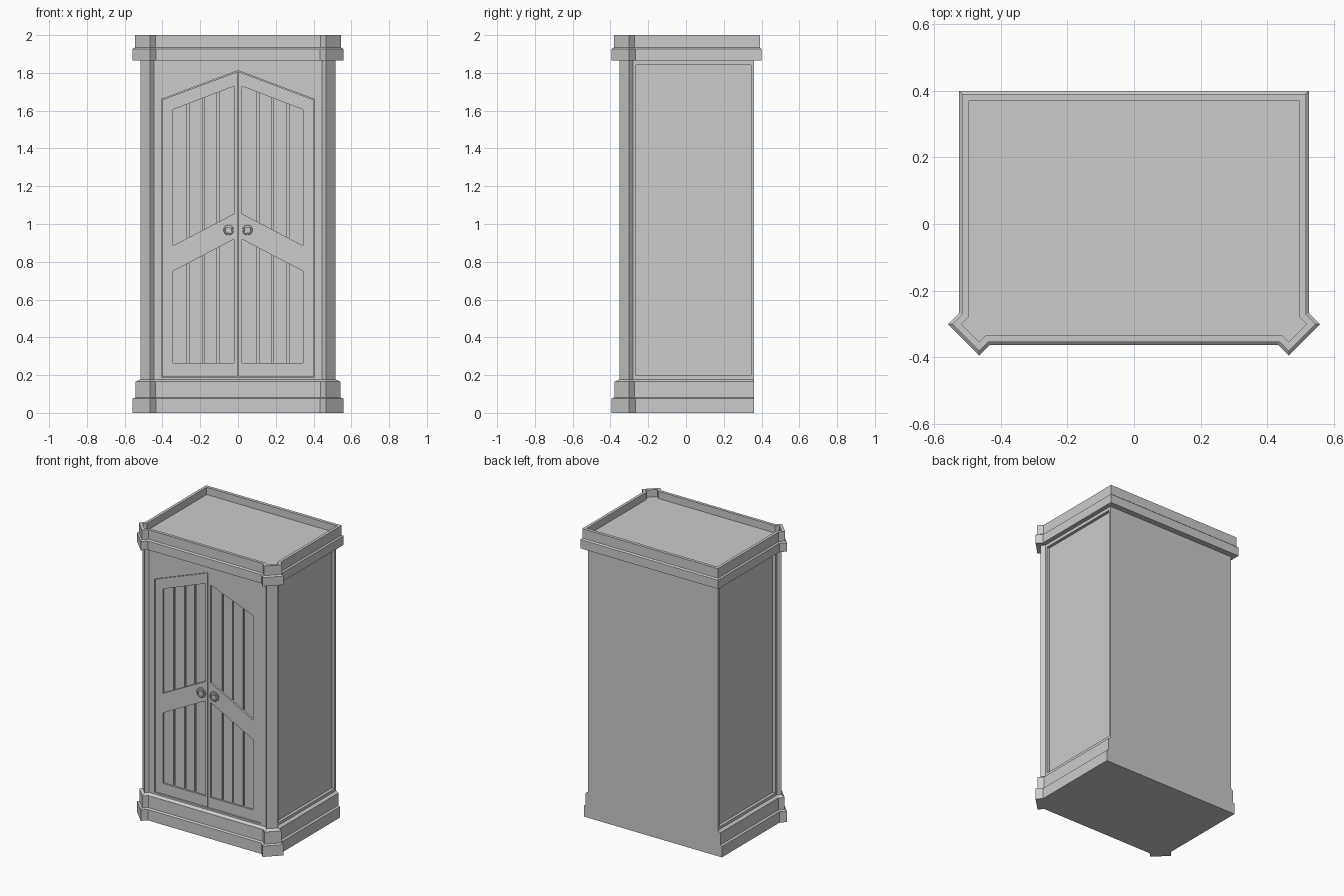
import bpy, bmesh, math

if "Cube" in bpy.data.objects:
    bpy.data.objects.remove(bpy.data.objects["Cube"])

R2 = math.sqrt(2)


def make(name, bm):
    bmesh.ops.recalc_face_normals(bm, faces=bm.faces)
    me = bpy.data.meshes.new(name)
    bm.to_mesh(me)
    bm.free()
    ob = bpy.data.objects.new(name, me)
    bpy.context.collection.objects.link(ob)
    return ob


def outline(d, back):
    """Plan of the cabinet with diagonal corner posts, inset by d."""
    s, f = 0.526 - d, -0.363 + d
    face = 0.86 - d * R2            # x - y on the diagonal face
    a, b = 0.258 - d * R2, 0.07 + d * R2   # x + y on the post sides
    half = [(s, back), (s, a - s), ((face + a) / 2, (a - face) / 2),
            ((face + b) / 2, (b - face) / 2), (b - f, f)]
    return half + [(-x, y) for x, y in reversed(half)]


def loft(name, rings):
    """Stack of plan outlines given as (z, inset, back)."""
    bm = bmesh.new()
    loops = [[bm.verts.new((x, y, z)) for x, y in outline(d, back)] for z, d, back in rings]
    for lo, hi in zip(loops, loops[1:]):
        n = len(lo)
        for i in range(n):
            bm.faces.new((lo[i], lo[(i + 1) % n], hi[(i + 1) % n], hi[i]))
    bm.faces.new(loops[0])
    bm.faces.new(loops[-1])
    return make(name, bm)


def prism(name, pts, y0, y1):
    """Extrude an (x, z) polygon along y."""
    bm = bmesh.new()
    f = bm.faces.new([bm.verts.new((x, y0, z)) for x, z in pts])
    ext = bmesh.ops.extrude_face_region(bm, geom=[f])["geom"]
    bmesh.ops.translate(bm, vec=(0, y1 - y0, 0),
                        verts=[g for g in ext if isinstance(g, bmesh.types.BMVert)])
    return make(name, bm)


def cut(ob, cutter):
    m = ob.modifiers.new("cut", "BOOLEAN")
    m.operation, m.solver, m.object = "DIFFERENCE", "EXACT", cutter
    bpy.context.view_layer.objects.active = ob
    bpy.ops.object.modifier_apply(modifier=m.name)
    bpy.data.objects.remove(cutter)


# Carcass with stepped plinth and corner posts
B = 0.36
carcass = loft("carcass", [(0, 0, B), (0.075, 0, B), (0.082, 0.012, B), (0.165, 0.012, B),
                           (0.178, 0.03, B), (1.87, 0.03, B)])

# Cornice with sunken top
cornice = loft("cornice", [(1.865, 0, 0.4), (1.926, 0, 0.4), (1.934, 0.009, 0.391),
                           (2.0, 0.009, 0.391), (2.0, 0.029, 0.369), (1.95, 0.029, 0.369)])

# Door opening and side panel recesses
FRONT = -0.333
cut(carcass, prism("opening", [(-0.405, 0.19), (0.405, 0.19), (0.405, 1.66), (0, 1.812),
                               (-0.405, 1.66)], FRONT - 0.05, FRONT + 0.03))
for s in (-1, 1):
    x0, x1 = s * 0.476, s * 0.54
    cut(carcass, prism("side_recess", [(x0, 0.197), (x1, 0.197), (x1, 1.843), (x0, 1.843)],
                       -0.265, 0.345))

# Panel heights as (bottom at centre, bottom at side, top at centre, top at side)
XI, XO = 0.02, 0.345
PANELS = {"upper": (1.055, 0.885, 1.73, 1.605), "lower": (0.265, 0.265, 0.92, 0.75)}
EDGES = [XI, 0.105, 0.182, 0.265, XO]
DOOR = FRONT + 0.006


def lerp(a, b, x):
    return a + (b - a) * (x - XI) / (XO - XI)


for s, side in ((-1, "left"), (1, "right")):
    # Door frame
    door = prism(side + "_door", [(s * x, z) for x, z in
                 ((0.002, 0.193), (0.402, 0.193), (0.402, 1.657), (0.002, 1.807))],
                 DOOR, DOOR + 0.024)
    for name, (bi, bo, ti, to) in PANELS.items():
        cut(door, prism("panel_cut", [(s * XI, bi), (s * XO, bo), (s * XO, to), (s * XI, ti)],
                        DOOR - 0.02, DOOR + 0.021))
        # Planks separated by grooves
        for i, (a, b) in enumerate(zip(EDGES, EDGES[1:])):
            a += 0.005 if i else 0
            b -= 0.005 if i < 3 else 0
            prism(f"{side}_{name}_plank_{i + 1}",
                  [(s * a, lerp(bi, bo, a)), (s * b, lerp(bi, bo, b)),
                   (s * b, lerp(ti, to, b)), (s * a, lerp(ti, to, a))],
                  DOOR + 0.012, DOOR + 0.023)

    # Ring pull: back plate, ring and hinge bar
    c = s * 0.05
    bpy.ops.mesh.primitive_cylinder_add(vertices=24, radius=0.034, depth=0.008,
                                        location=(c, DOOR - 0.003, 0.97),
                                        rotation=(math.pi / 2, 0, 0))
    bpy.context.object.name = side + "_handle_plate"
    bpy.ops.object.shade_smooth_by_angle()
    bpy.ops.mesh.primitive_torus_add(major_segments=24, minor_segments=8, major_radius=0.022,
                                     minor_radius=0.005, location=(c, DOOR - 0.011, 0.968),
                                     rotation=(math.pi / 2, 0, 0))
    bpy.context.object.name = side + "_handle_ring"
    bpy.ops.object.shade_smooth_by_angle()
    prism(side + "_handle_hinge", [(c - 0.018, 0.982), (c + 0.018, 0.982), (c + 0.018, 0.992),
                                   (c - 0.018, 0.992)], DOOR - 0.016, DOOR)
